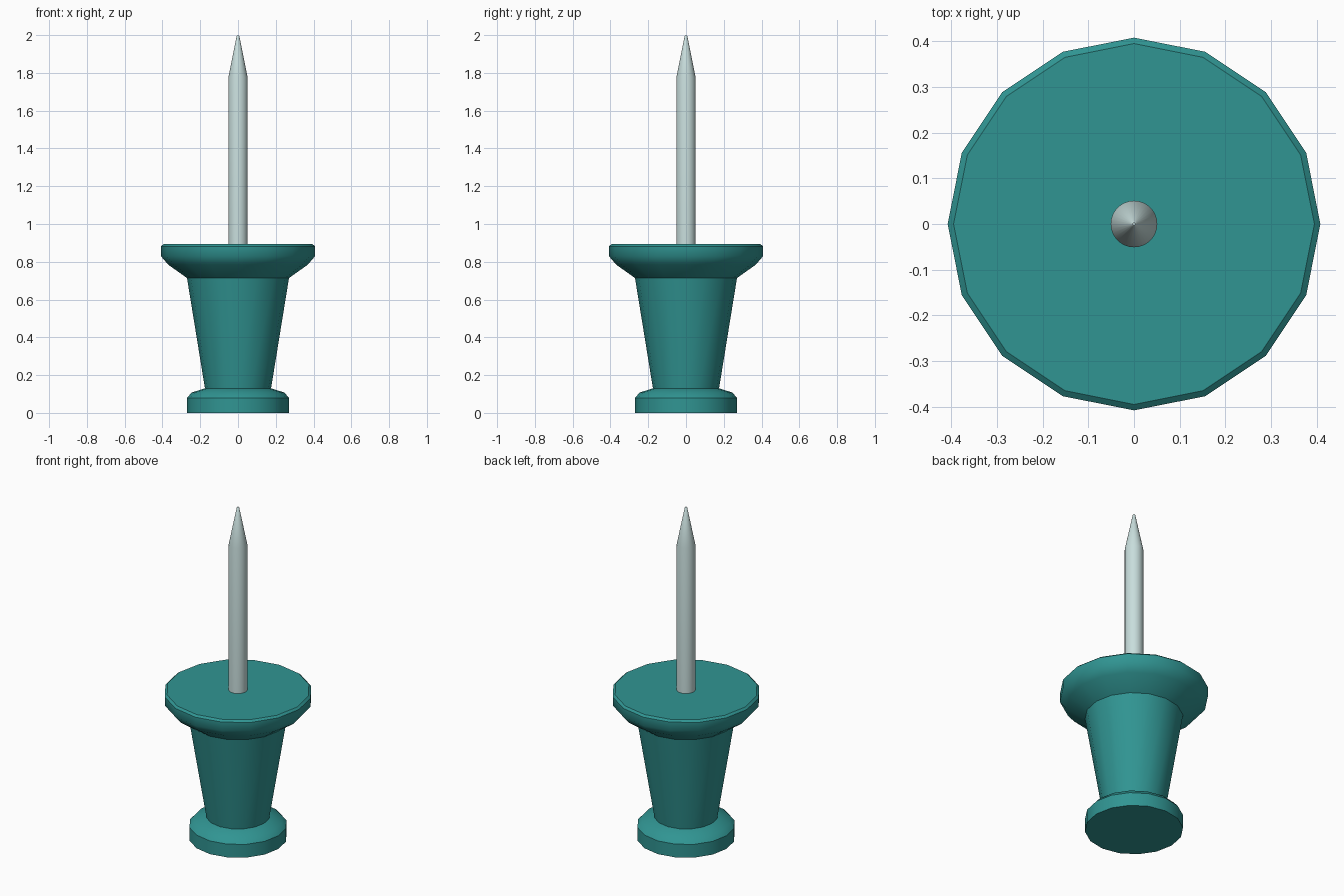
import bpy
import bmesh
import math

if "Cube" in bpy.data.objects:
    bpy.data.objects.remove(bpy.data.objects["Cube"], do_unlink=True)


def make_material(name, colour, roughness):
    mat = bpy.data.materials.new(name)
    mat.use_nodes = True
    mat.diffuse_color = colour
    bsdf = mat.node_tree.nodes["Principled BSDF"]
    bsdf.inputs["Base Color"].default_value = colour
    bsdf.inputs["Roughness"].default_value = roughness
    return mat


def lathe(name, profile, sides, mat, sharp_angle):
    """Turn a (radius, height) profile round the z axis and cap both ends."""
    bm = bmesh.new()
    rings = []
    for r, z in profile:
        angles = [math.tau * i / sides for i in range(sides)]
        rings.append([bm.verts.new((r * math.cos(a), r * math.sin(a), z)) for a in angles])
    for low, high in zip(rings, rings[1:]):
        for i in range(sides):
            j = (i + 1) % sides
            bm.faces.new((low[i], low[j], high[j], high[i]))
    bm.faces.new(rings[0][::-1])
    bm.faces.new(rings[-1])
    mesh = bpy.data.meshes.new(name)
    bm.to_mesh(mesh)
    bm.free()
    mesh.materials.append(mat)
    obj = bpy.data.objects.new(name, mesh)
    bpy.context.collection.objects.link(obj)
    bpy.ops.object.select_all(action="DESELECT")
    obj.select_set(True)
    bpy.context.view_layer.objects.active = obj
    bpy.ops.object.shade_smooth_by_angle(angle=math.radians(sharp_angle))
    return obj


teal = make_material("teal plastic", (0.03, 0.30, 0.29, 1), 0.5)
steel = make_material("pale steel", (0.58, 0.73, 0.72, 1), 0.4)

# Plastic grip: foot, tapered waist and wide collar in one turned piece
grip_profile = [
    (0.27, 0.0), (0.27, 0.08), (0.245, 0.108), (0.175, 0.13),
    (0.27, 0.714), (0.37, 0.785), (0.408, 0.83), (0.408, 0.882), (0.395, 0.893),
]
lathe("grip", grip_profile, 16, teal, 40)

# Metal needle with a tapered point
needle_profile = [(0.051, 0.88), (0.051, 1.775), (0.007, 1.995), (0.003, 2.0)]
lathe("needle", needle_profile, 32, steel, 40)
